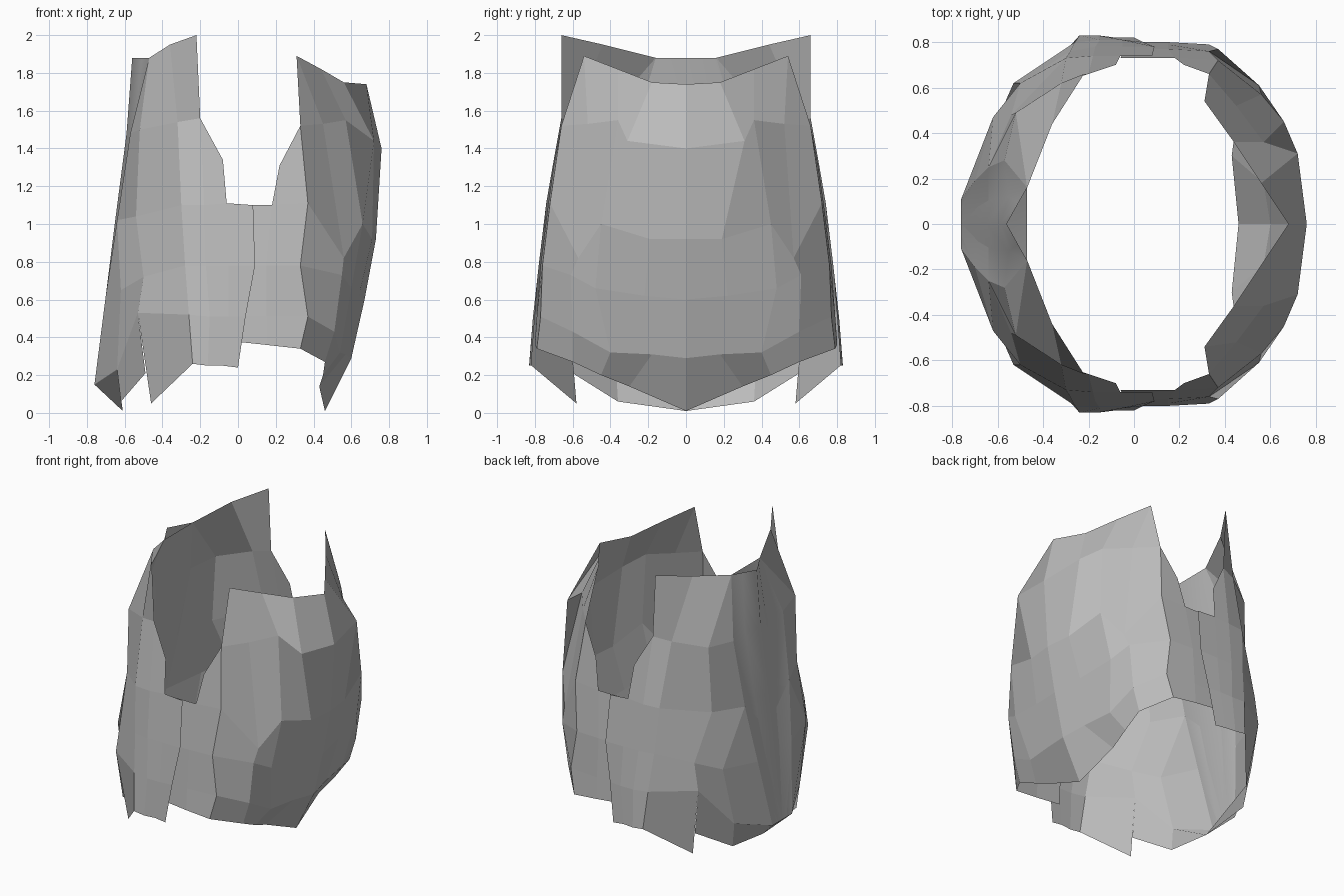
import bpy
import bmesh
from mathutils import Vector

default = bpy.data.objects.get("Cube")
if default:
    bpy.data.objects.remove(default, do_unlink=True)

steel = bpy.data.materials.new("grey_steel")
steel.use_nodes = True
steel.diffuse_color = (0.5, 0.5, 0.5, 1)
steel.node_tree.nodes["Principled BSDF"].inputs["Base Color"].default_value = (0.5, 0.5, 0.5, 1)


def plate(name, columns, smooth=False):
    """Skin neighbouring vertical profiles (in hundredths), then mirror across the body."""
    bm = bmesh.new()
    grid = [[p and bm.verts.new(Vector(p) / 100) for p in col] for col in columns]
    for left, right in zip(grid, grid[1:]):
        for row in range(len(left) - 1):
            corners = (left[row], left[row + 1], right[row + 1], right[row])
            if None in corners:
                continue
            ring = []
            for v in corners:
                if all((v.co - o.co).length > 1e-4 for o in ring):
                    ring.append(v)
            if len(ring) > 2:
                face = bm.faces.new(ring)
                face.smooth = smooth
    bmesh.ops.remove_doubles(bm, verts=bm.verts, dist=1e-4)
    loose = [v for v in bm.verts if not v.link_faces]
    bmesh.ops.delete(bm, geom=loose, context='VERTS')
    # Turn every face away from the body axis
    for face in bm.faces:
        face.normal_update()
        centre = face.calc_center_median()
        if face.normal.dot(Vector((centre.x, centre.y, 0))) < 0:
            face.normal_flip()
    mesh = bpy.data.meshes.new(name)
    bm.to_mesh(mesh)
    bm.free()
    mesh.materials.append(steel)
    obj = bpy.data.objects.new(name, mesh)
    bpy.context.collection.objects.link(obj)
    mirror = obj.modifiers.new("Mirror", 'MIRROR')
    mirror.use_axis = (False, True, False)
    mirror.merge_threshold = 0.001
    return obj


# Profiles run from top to bottom; shared ones join neighbouring plates
breast_edge = [(31, 54, 189), (45, 52, 153), (56, 57, 82), (55, 61, 73), (51, 60, 43), (46, 60, 27)]
back_edge = [(-36, 44, 195), (-32, 62, 154), (-30, 73, 110), (-28, 76, 78), (-26, 80, 52), (-24, 83, 26)]
shoulder_blade = [(-47, 16, 188), (-52, 49, 150), (-54, 48, 104), (-50, 62, 72), (-53, 62, 53)]
spine_edge = [(-47, 16, 188), (-57, 28, 148), (-64, 25, 102), (-70, 19, 62), (-76, 11, 15)]

# Breastplate
plate("breastplate", [
    [(68, 0, 174), (76, 0, 140), (73, 0, 92), (67, 0, 60), (60, 0, 29), (46, 0, 1)],
    [(56, 18, 175), (72, 31, 144), (71, 19, 92), (64, 22, 62), (57, 18, 31), (43, 30, 14)],
    [(44, 36, 182), (57, 36, 155), (66, 45, 100), (60, 48, 66), (54, 40, 32), (45, 45, 20)],
    breast_edge,
])

# Flank below the arm opening, front half, tucked under the rear half
plate("front_flank", [
    breast_edge,
    [(31, 54, 189), (33, 66, 152), (37, 72, 111), (33, 76, 78), (37, 77, 51), (33, 79, 34)],
    [None, (22, 70, 131), (18, 73, 110), (15, 77, 78), (15, 79, 51), (15, 80, 36)],
    [None, None, (-6, 73, 110), (-4, 77, 78), (-4, 79, 51), (-4, 80, 38)],
])

# Flank below the arm opening, rear half, rising to the shoulder
plate("rear_flank", [
    [None, None, (8, 74, 110), (9, 78, 78), (4, 80, 51), (0, 82, 24)],
    [None, (-8, 70, 134), (-6, 74, 111), (-5, 78, 78), (-5, 81, 51), (-8, 82, 25)],
    [(-22, 66, 200), (-20, 66, 156), (-18, 74, 110), (-17, 78, 78), (-15, 81, 51), (-16, 83, 25)],
    back_edge,
    shoulder_blade + [(-46, 58, 5)],
])

# Backplate beside the spine
plate("backplate", [
    shoulder_blade + [(-49, 60, 21)],
    spine_edge[:3] + [(-62, 47, 65), (-64, 37, 23), (-62, 36, 6)],
    spine_edge + [(-61, 0, 1)],
])

# Fluted ridge outside the spine
plate("spine_ridge", [
    spine_edge,
    [(-51, 9, 188), (-55, 12, 148), (-62, 11, 102), (-68, 9, 62), (-76, 5, 15)],
    [(-56, 0, 188), (-59, 0, 148), (-65, 0, 102), (-70, 0, 62), (-76, 0, 15)],
], smooth=True)

# Lining strip closing the ridge from inside
plate("spine_lining", [
    spine_edge,
    [(-47, 0, 188), (-53, 0, 148), (-60, 0, 102), (-67, 0, 62), (-76, 0, 15)],
], smooth=True)

# Small tail under the spine
plate("spine_tail", [
    [(-76, 11, 15), (-61, 0, 1)],
    [(-76, 0, 15), (-61, 0, 1)],
])
